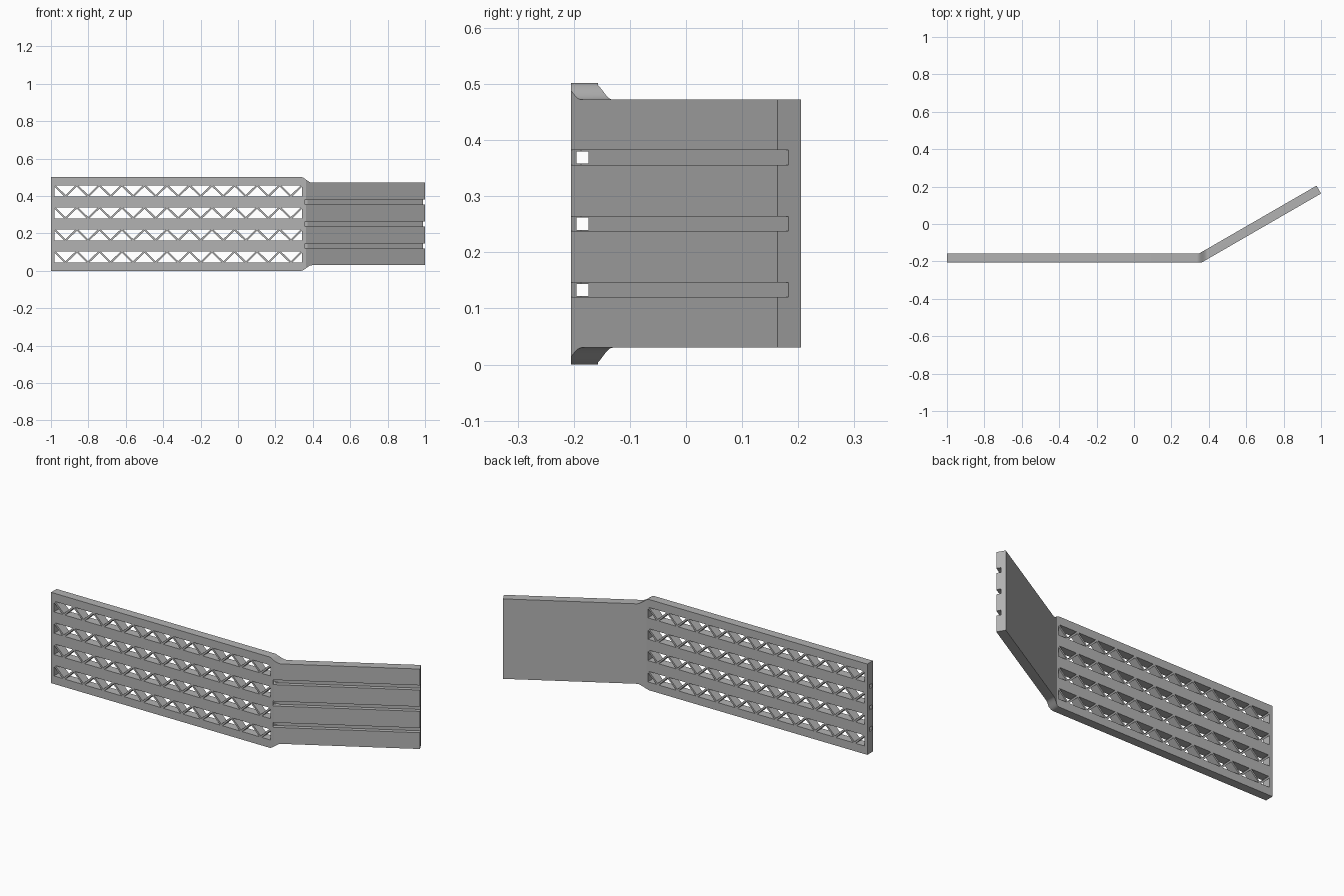
import bpy, bmesh, math
from mathutils import Matrix

cube = bpy.data.objects.get("Cube")
if cube:
    bpy.data.objects.remove(cube)

grey = bpy.data.materials.new("plain_grey")
grey.use_nodes = True
grey.diffuse_color = (0.45, 0.45, 0.45, 1)
grey.node_tree.nodes["Principled BSDF"].inputs["Base Color"].default_value = grey.diffuse_color

FRONT, THICK, MID = -0.205, 0.0485, 0.251
BACK = FRONT + THICK
BEND = 0.363
ANGLE = math.radians(30)
SLOPE = math.tan(ANGLE)
BACK_BEND = BEND - THICK * math.tan(ANGLE / 2)


def make_object(name, bm):
    bmesh.ops.recalc_face_normals(bm, faces=bm.faces)
    mesh = bpy.data.meshes.new(name)
    bm.to_mesh(mesh)
    bm.free()
    mesh.materials.append(grey)
    obj = bpy.data.objects.new(name, mesh)
    bpy.context.collection.objects.link(obj)
    return obj


def add_box(bm, low, high, matrix=Matrix()):
    size = [b - a for a, b in zip(low, high)]
    centre = [(a + b) / 2 for a, b in zip(low, high)]
    place = matrix @ Matrix.Translation(centre) @ Matrix.Diagonal((*size, 1))
    bmesh.ops.create_cube(bm, size=1, matrix=place)


def add_prism(bm, outline, y0, y1):
    """Solid from an (x, z) outline between two depths."""
    ends = [[bm.verts.new((x, y, z)) for x, z in outline] for y in (y0, y1)]
    for end in ends:
        bm.faces.new(end)
    n = len(outline)
    for i in range(n):
        j = (i + 1) % n
        bm.faces.new((ends[0][i], ends[0][j], ends[1][j], ends[1][i]))


# Bent plate: rectangular sections from the wide panel to the narrower wing
def front_y(x):
    return FRONT + max(0, x - BEND) * SLOPE


def back_y(x):
    return BACK + max(0, x - BACK_BEND) * SLOPE


def half_height(x):
    t = min(1, max(0, (x - 0.335) / 0.06))
    return 0.251 - 0.03 * (1 - math.cos(math.pi * t)) / 2


stations = sorted([-1, BACK_BEND, BEND] + [0.335 + 0.005 * i for i in range(13)])
sections = [((x, front_y(x)), (x, back_y(x)), half_height(x)) for x in stations]
tip_back = 1 - THICK * math.sin(ANGLE)
sections.append(((1, front_y(1)), (tip_back, back_y(tip_back)), half_height(1)))

bm = bmesh.new()
rings = []
for f, b, h in sections:
    rings.append([bm.verts.new((*p, MID + s * h))
                  for p, s in ((f, -1), (b, -1), (b, 1), (f, 1))])
bm.faces.new(rings[0])
bm.faces.new(rings[-1])
for r, q in zip(rings, rings[1:]):
    for i in range(4):
        j = (i + 1) % 4
        bm.faces.new((r[i], r[j], q[j], q[i]))
plate = make_object("bent_lattice_plate", bm)

# Triangular windows that leave zigzag struts in four rows
x0, x1, bays, half = -0.982, 0.343, 11, 0.0295
pitch = (x1 - x0) / bays
gap = 0.007
bm = bmesh.new()
for row in range(4):
    centre = MID + (row - 1.5) * 0.118
    for k in range(-1, 2 * bays):
        up = 1 if k % 2 == 0 else -1
        start = x0 + k * pitch / 2
        base = centre + up * half
        tip = centre - up * (half - gap)
        corners = [(start + gap, base), (start + pitch - gap, base),
                   (start + pitch / 2, tip)]
        add_prism(bm, [(min(x1, max(x0, x)), z) for x, z in corners],
                  FRONT - 0.05, BACK + 0.05)
windows = make_object("window_cutter", bm)

# Cable channels through the panel and grooves along the wing's front face
channel_bm, groove_bm = bmesh.new(), bmesh.new()
wing_frame = Matrix.Translation((BEND, FRONT, 0)) @ Matrix.Rotation(ANGLE, 4, "Z")
for i in (-1, 0, 1):
    z = MID + i * 0.118
    add_box(channel_bm, (-1.1, -0.195, z - 0.011), (0.42, -0.174, z + 0.011))
    add_box(groove_bm, (-0.004, -0.03, z - 0.013), (0.8, 0.023, z + 0.013), wing_frame)
channels = make_object("channel_cutter", channel_bm)
grooves = make_object("groove_cutter", groove_bm)

for cutter in (windows, grooves, channels):
    cut = plate.modifiers.new(cutter.name, "BOOLEAN")
    cut.operation = "DIFFERENCE"
    cut.solver = "EXACT"
    cut.object = cutter
    cutter.hide_render = True
    cutter.hide_set(True)

# Smooth the curved shoulder, keep every other edge sharp
bpy.ops.object.select_all(action="DESELECT")
plate.select_set(True)
bpy.context.view_layer.objects.active = plate
bpy.ops.object.shade_smooth_by_angle(angle=math.radians(25))
